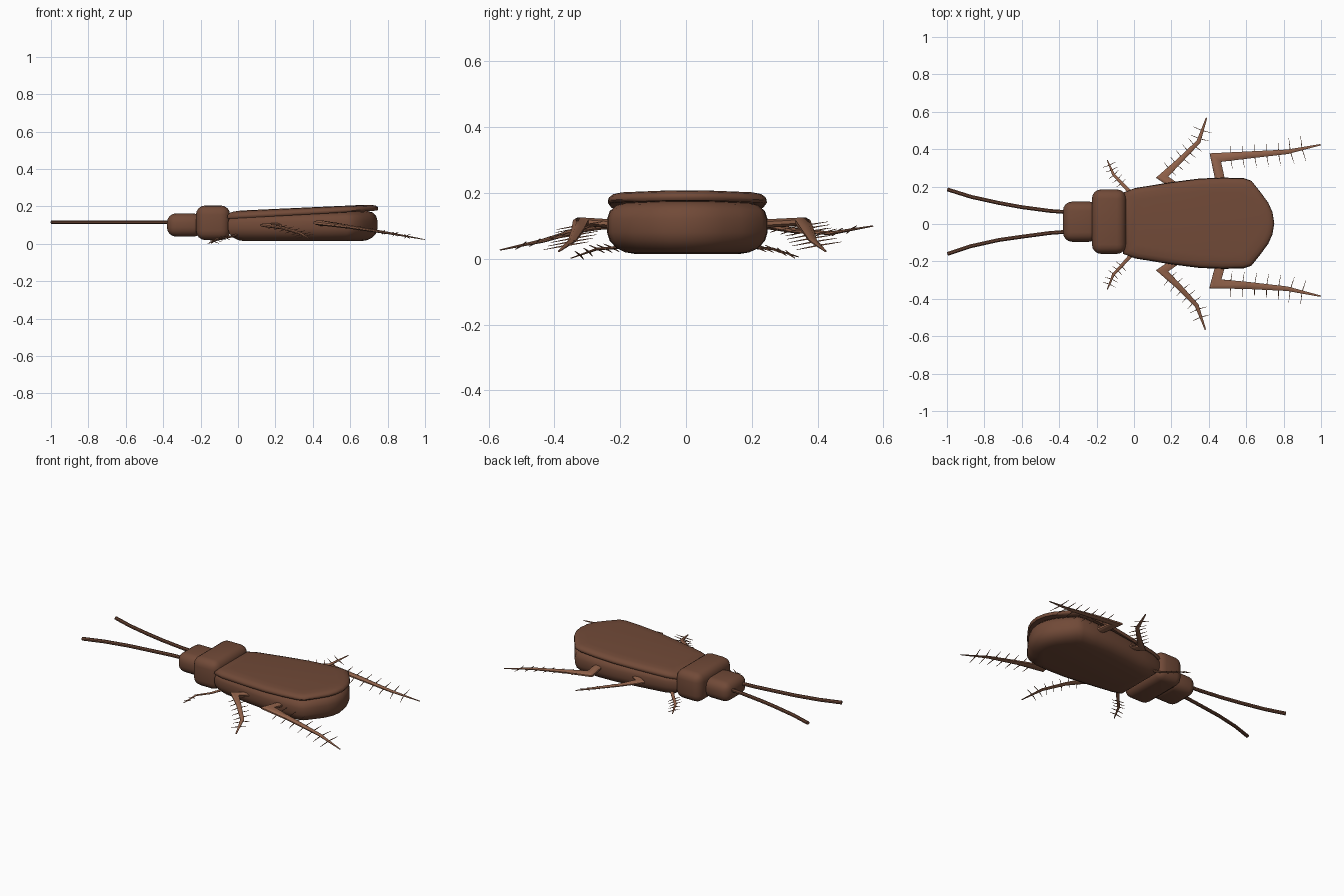
import bpy, bmesh, math
from mathutils import Vector

if "Cube" in bpy.data.objects:
    bpy.data.objects.remove(bpy.data.objects["Cube"])


def material(name, rgb):
    m = bpy.data.materials.new(name)
    m.diffuse_color = (*rgb, 1)
    m.use_nodes = True
    m.node_tree.nodes["Principled BSDF"].inputs["Base Color"].default_value = m.diffuse_color
    return m


SHELL = material("dark brown shell", (0.165, 0.068, 0.039))
LEG = material("light brown legs", (0.29, 0.125, 0.070))
UP = Vector((0, 0, 1))


def finish(bm, name, mat, angle=40):
    bmesh.ops.recalc_face_normals(bm, faces=bm.faces)
    me = bpy.data.meshes.new(name)
    bm.to_mesh(me)
    bm.free()
    me.materials.append(mat)
    me.shade_smooth()
    me.set_sharp_from_angle(angle=math.radians(angle))
    ob = bpy.data.objects.new(name, me)
    bpy.context.collection.objects.link(ob)
    return ob


def loft(bm, rings):
    """Skin a list of closed rings and cap both ends."""
    rows = [[bm.verts.new(p) for p in r] for r in rings]
    n = len(rows[0])
    for a, b in zip(rows, rows[1:]):
        for i in range(n):
            j = (i + 1) % n
            bm.faces.new((a[i], a[j], b[j], b[i]))
    bm.faces.new(rows[0][::-1])
    bm.faces.new(rows[-1])


def tube(bm, pts, radii, sides=8, flat=1.0):
    """Tapered tube along a path, mitred at the bends."""
    pts = [Vector(p) for p in pts]
    rings = []
    for i, (p, r) in enumerate(zip(pts, radii)):
        a = (p - pts[i - 1]).normalized() if i else None
        b = (pts[i + 1] - p).normalized() if i < len(pts) - 1 else None
        t = ((a or b) + (b or a)).normalized()
        miter = 1 / max(0.6, t.dot(a or b))
        s = t.cross(UP).normalized()
        u = s.cross(t)
        ring = []
        for k in range(sides):
            w = 2 * math.pi * (k + 0.5) / sides
            ring.append(p + s * (math.cos(w) * r * miter) + u * (math.sin(w) * r * flat))
        rings.append(ring)
    loft(bm, rings)


def rounded_box(name, lo, hi, radius):
    bm = bmesh.new()
    bmesh.ops.create_cube(bm, size=1)
    lo, hi = Vector(lo), Vector(hi)
    for v in bm.verts:
        v.co = Vector([(lo[i] + hi[i]) / 2 + v.co[i] * (hi[i] - lo[i]) for i in range(3)])
    bmesh.ops.bevel(bm, geom=bm.edges[:], offset=radius, segments=4,
                    profile=0.5, affect='EDGES', clamp_overlap=True)
    return finish(bm, name, SHELL, 50)


# Plan outline of the abdomen (x, half width), front to back
HALF = [(-0.06, 0.165), (0.0, 0.188), (0.1, 0.204), (0.2, 0.22), (0.35, 0.239),
        (0.48, 0.244), (0.59, 0.241), (0.63, 0.228), (0.68, 0.165), (0.72, 0.11),
        (0.742, 0.06)]
OUTLINE = HALF + [(0.752, 0)] + [(x, -y) for x, y in reversed(HALF)]


def slab(name, layers, length=1.0):
    """Stack the outline in layers of (z, inset, slope along x)."""
    bm = bmesh.new()
    rings = []
    for z, inset, slope in layers:
        ring = []
        for x, y in OUTLINE:
            px = 0.346 + (x - 0.346) * (1 - inset / 0.406) * length
            ring.append((px, 0.004 + y * (1 - inset / 0.245), z + slope * (px + 0.05)))
        rings.append(ring)
    loft(bm, rings)
    return finish(bm, name, SHELL, 50)


# Body
slab("abdomen", [(0.015, 0.085, 0), (0.02, 0.055, 0), (0.033, 0.028, 0), (0.055, 0.008, 0),
                 (0.08, 0, 0), (0.115, 0, 0.01), (0.135, 0.008, 0.02),
                 (0.145, 0.028, 0.03), (0.15, 0.055, 0.035)], 0.985)
slab("wing_cover", [(0.134, 0.03, 0.055), (0.134, 0.008, 0.055), (0.142, 0.002, 0.055),
                    (0.154, 0.004, 0.053), (0.165, 0.016, 0.05), (0.171, 0.035, 0.048),
                    (0.175, 0.075, 0.046)])
rounded_box("thorax_shield", (-0.225, -0.16, 0.02), (-0.042, 0.185, 0.205), 0.05)
rounded_box("head", (-0.38, -0.095, 0.038), (-0.19, 0.12, 0.163), 0.05)

# Antennae
for name, path in {
    "left_antenna": [(-0.34, 0.062), (-0.45, 0.07), (-0.6, 0.09), (-0.72, 0.112),
                     (-0.87, 0.145), (-0.998, 0.185)],
    "right_antenna": [(-0.34, -0.04), (-0.45, -0.048), (-0.6, -0.068), (-0.72, -0.085),
                      (-0.87, -0.118), (-0.998, -0.16)],
}.items():
    bm = bmesh.new()
    tube(bm, [(x, y, 0.115) for x, y in path], [0.011] * len(path), 8)
    finish(bm, name, SHELL)


def leg(name, pts, radii, first, count, spine, flat=0.5):
    """Jointed leg with rows of spines on both sides beyond joint 'first'."""
    bm = bmesh.new()
    tube(bm, pts, radii, 8, flat)
    path = [Vector(p) for p in pts[first:]]
    lens = [(b - a).length for a, b in zip(path, path[1:])]
    for k in range(count):
        d = sum(lens) * (0.14 + 0.68 * k / (count - 1))
        i = 0
        while d > lens[i]:
            d -= lens[i]
            i += 1
        t = (path[i + 1] - path[i]).normalized()
        base = path[i] + t * d
        side = t.cross(UP).normalized()
        for s in (-1, 1):
            tip = base + side * (s * spine) + t * (spine * 0.1) - UP * (0.012 * s)
            tube(bm, [base, tip], [0.0035, 0.001], 4)
    finish(bm, name, LEG)


# Legs, from front to back
FRONT_R = [0.012, 0.010, 0.008, 0.003]
MID_R = [0.022, 0.022, 0.016, 0.012, 0.004]
HIND_R = [0.028, 0.027, 0.021, 0.013, 0.004]
leg("left_front_leg", [(0.0, 0.15, 0.05), (-0.05, 0.2, 0.035), (-0.11, 0.265, 0.03),
                       (-0.143, 0.342, 0.006)], FRONT_R, 1, 5, 0.035)
leg("right_front_leg", [(0.0, -0.15, 0.05), (-0.05, -0.205, 0.035), (-0.11, -0.27, 0.03),
                        (-0.143, -0.35, 0.002)], FRONT_R, 1, 5, 0.035)
leg("left_middle_leg", [(0.24, 0.19, 0.10), (0.15, 0.25, 0.10), (0.24, 0.335, 0.085),
                        (0.345, 0.44, 0.078), (0.388, 0.568, 0.1)], MID_R, 1, 7, 0.05)
leg("right_middle_leg", [(0.24, -0.19, 0.10), (0.15, -0.25, 0.10), (0.24, -0.335, 0.085),
                         (0.335, -0.435, 0.055), (0.382, -0.565, 0.027)], MID_R, 1, 7, 0.05)
leg("left_hind_leg", [(0.47, 0.19, 0.105), (0.435, 0.355, 0.113), (0.6, 0.368, 0.09),
                      (0.82, 0.386, 0.055), (0.998, 0.424, 0.023)], HIND_R, 1, 7, 0.07)
leg("right_hind_leg", [(0.47, -0.19, 0.105), (0.435, -0.32, 0.113), (0.6, -0.328, 0.09),
                       (0.82, -0.346, 0.055), (0.998, -0.386, 0.023)], HIND_R, 1, 7, 0.07)
